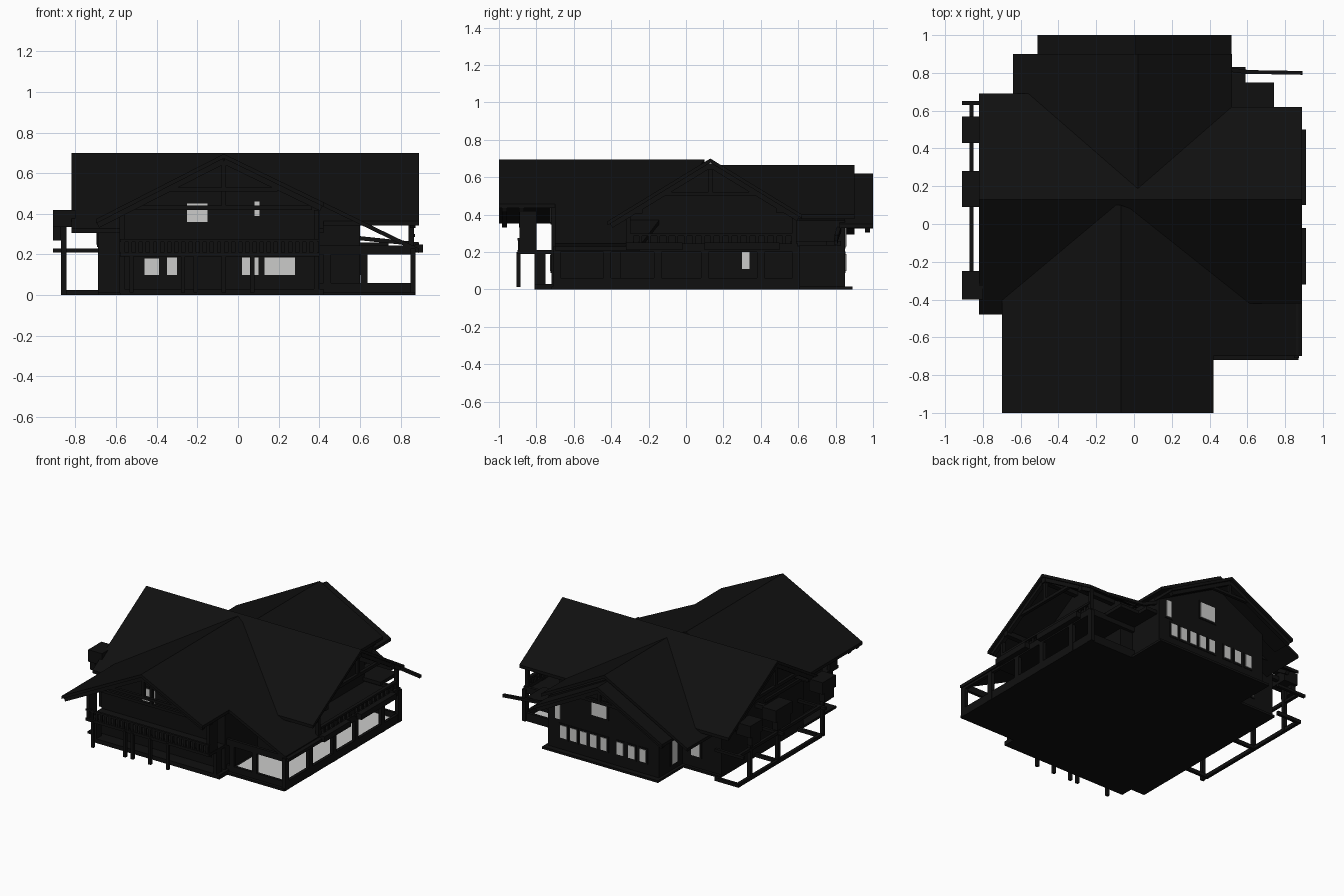
import bpy, bmesh, math
from mathutils import Vector


def material(name, rgb):
    m = bpy.data.materials.new(name)
    m.diffuse_color = (*rgb, 1)
    return m


BLACK = material("charcoal", (0.005, 0.005, 0.005))
LIGHT = material("pale grey", (0.6, 0.6, 0.59))


def finish(bm, name, mat):
    bmesh.ops.recalc_face_normals(bm, faces=bm.faces)
    me = bpy.data.meshes.new(name)
    bm.to_mesh(me)
    bm.free()
    me.materials.append(mat)
    ob = bpy.data.objects.new(name, me)
    bpy.context.collection.objects.link(ob)
    return ob


def box(name, x0, x1, y0, y1, z0, z1, mat=BLACK):
    bm = bmesh.new()
    bmesh.ops.create_cube(bm, size=1)
    for v in bm.verts:
        v.co = ((x0 + x1) / 2 + v.co.x * (x1 - x0), (y0 + y1) / 2 + v.co.y * (y1 - y0),
                (z0 + z1) / 2 + v.co.z * (z1 - z0))
    return finish(bm, name, mat)


def prism(name, points, offset, mat=BLACK):
    bm = bmesh.new()
    f = bm.faces.new([bm.verts.new(p) for p in points])
    new = bmesh.ops.extrude_face_region(bm, geom=[f])["geom"]
    bmesh.ops.translate(bm, vec=offset, verts=[v for v in new if isinstance(v, bmesh.types.BMVert)])
    return finish(bm, name, mat)


def beam(name, a, b, w=0.02):
    a, b = Vector(a), Vector(b)
    d = b - a
    bm = bmesh.new()
    bmesh.ops.create_cube(bm, size=1)
    rot = d.to_track_quat('Z', 'Y')
    for v in bm.verts:
        v.co = (a + b) / 2 + rot @ Vector((v.co.x * w, v.co.y * w, v.co.z * d.length))
    return finish(bm, name, BLACK)


def roof(name, outline, height, t=0.022):
    prism(name, [(x, y, height(x, y)) for x, y in outline], (0, 0, -t))


# Roof planes
def cross_z(x, y):
    return 0.7 - 0.61 * abs(y - 0.13)


def front_left_z(x, y):
    return 0.695 + 0.51 * (x + 0.07)


def front_right_z(x, y):
    return 0.695 - 0.485 * (x + 0.07)


def back_z(x, y):
    return 0.665 - 0.53 * abs(x - 0.02)


def cap_z(x, y):
    return 0.62 - 0.53 * abs(x - 0.005)


roof("side_roof_front", [(-0.82, 0.13), (-0.82, -0.48), (0.42, -0.48), (0.42, -0.42), (0.89, -0.42), (0.89, 0.13)], cross_z)
roof("side_roof_back", [(-0.82, 0.13), (0.89, 0.13), (0.89, 0.62), (0.45, 0.62), (0.45, 0.69), (-0.82, 0.69)], cross_z)
roof("front_roof_left", [(-0.07, -1), (-0.7, -1), (-0.7, 0.1), (-0.07, 0.1)], front_left_z)
roof("front_roof_right", [(-0.07, -1), (0.42, -1), (0.42, -0.7), (0.89, -0.7), (0.89, -0.25), (-0.07, 0.1)], front_right_z)
roof("back_roof_left", [(0.02, 0.15), (0.02, 0.9), (-0.64, 0.9), (-0.64, 0.4)], back_z)
roof("back_roof_right", [(0.02, 0.15), (0.02, 0.9), (0.52, 0.9), (0.52, 0.4)], back_z)
roof("back_cap_left", [(0.005, 0.82), (0.005, 1), (-0.51, 1), (-0.51, 0.82)], cap_z)
roof("back_cap_right", [(0.005, 0.82), (0.005, 1), (0.515, 1), (0.515, 0.82)], cap_z)
box("corner_porch_roof", 0.45, 0.74, 0.56, 0.75, 0.235, 0.26)
box("corner_porch_step", 0.45, 0.59, 0.74, 0.83, 0.235, 0.26)

# Wall blocks under the gables
prism("side_walls", [(-0.69, y, z) for y, z in
      [(-0.35, 0.01), (0.58, 0.01), (0.58, 0.4), (0.13, 0.675), (-0.35, 0.385)]], (1.29, 0, 0))
prism("front_walls", [(x, -0.72, z) for x, z in
      [(-0.58, 0.01), (0.4, 0.01), (0.4, 0.44), (-0.07, 0.67), (-0.58, 0.41)]], (0, 0.7, 0))
prism("back_walls", [(x, 0.4, z) for x, z in
      [(-0.38, 0.01), (0.5, 0.01), (0.5, 0.37), (0.02, 0.62), (-0.38, 0.42)]], (0, 0.45, 0))

# Ground slabs
box("ground_slab", -0.69, 0.87, -0.72, 0.6, 0, 0.016)
box("front_step", -0.58, 0.42, -0.81, -0.7, 0, 0.03)
box("back_slab", -0.4, 0.52, 0.58, 0.89, 0, 0.016)
box("porch_floor", 0.42, 0.85, -0.69, 0.58, 0.015, 0.02, LIGHT)

# Right porch: low wall, posts and top beam
for z0, z1 in ((0, 0.06), (0.2, 0.245)):
    box("porch_side_rail", 0.85, 0.872, -0.7, 0.6, z0, z1)
    box("porch_front_rail", 0.4, 0.872, -0.7, -0.68, z0, z1)
    box("porch_back_rail", 0.5, 0.872, 0.58, 0.6, z0, z1)
for y in (-0.69, -0.42, -0.15, 0.1, 0.4, 0.59):
    box("porch_side_post", 0.848, 0.874, y - 0.02, y + 0.02, 0, 0.23)
for x in (0.44, 0.62):
    box("porch_front_post", x - 0.018, x + 0.018, -0.7, -0.68, 0, 0.23)

# Right balcony above the porch
box("right_balcony_floor", 0.58, 0.87, -0.34, 0.6, 0.2, 0.222)
box("right_balcony_handrail", 0.845, 0.87, -0.3, 0.58, 0.285, 0.3)
for i in range(19):
    y = -0.3 + i * 0.048
    box("right_baluster", 0.852, 0.862, y, y + 0.018, 0.22, 0.29)
for y in (-0.31, 0.58):
    box("right_balcony_post", 0.84, 0.865, y - 0.012, y + 0.012, 0.2, cross_z(0, y) - 0.01)
for y0, y1 in ((0.1, 0.5), (-0.32, -0.02)):
    box("right_flower_box", 0.87, 0.91, y0, y1, 0.21, 0.25)

# Left deck: open frame, posts, canopy boxes
for z0, z1 in ((0, 0.025), (0.21, 0.23)):
    box("deck_outer_beam", -0.872, -0.85, -0.3, 0.65, z0, z1)
    for y in (-0.3, 0.18, 0.63):
        box("deck_cross_beam", -0.87 if z0 == 0 else -0.91, -0.68, y, y + 0.02, z0, z1)
for y0, y1 in ((0.43, 0.57), (0.09, 0.28), (-0.4, -0.25)):
    ym = (y0 + y1) / 2
    box("left_box", -0.91, -0.8, y0, y1, 0.335, 0.42)
    box("left_box_bracket", -0.91, -0.87, y0 + 0.02, y1 - 0.02, 0.27, 0.34)
    box("left_post", -0.87, -0.845, ym - 0.012, ym + 0.012, 0, 0.34)
    beam("left_purlin", (-0.68, ym, 0.37), (-0.82, ym, 0.37), 0.03)

# Front balcony on posts
box("front_balcony_floor", -0.58, 0.4, -0.9, -0.7, 0.19, 0.21)
box("front_balcony_handrail", -0.58, 0.4, -0.9, -0.885, 0.262, 0.275)
for i in range(28):
    x = -0.575 + i * 0.035
    box("front_baluster", x, x + 0.018, -0.897, -0.888, 0.2, 0.265)
for x in (-0.525, -0.27, -0.21, -0.07, 0.07):
    box("front_post", x - 0.01, x + 0.01, -0.905, -0.885, 0.012, 0.2)
for x in (-0.57, 0.385):
    box("front_side_screen", x - 0.012, x + 0.012, -0.89, -0.8, 0.2, 0.42)
    box("front_corner_post", x - 0.012, x + 0.012, -0.81, -0.75, 0.01, 0.2)


# Gable timbers: rafters, collar beam and king post
def truss_y(name, y, cx, x0, x1, zf0, zf1, collar):
    top = zf1(cx, y) - 0.035
    beam(name + "_rafter", (x0, y, zf0(x0, y) - 0.035), (cx, y, top), 0.028)
    beam(name + "_rafter", (x1, y, zf1(x1, y) - 0.035), (cx, y, top), 0.028)
    beam(name + "_king_post", (cx, y, top), (cx, y, collar), 0.02)
    half = (top - collar) / 0.53
    beam(name + "_collar", (cx - half, y, collar), (cx + half, y, collar), 0.02)


truss_y("front_gable", -0.97, -0.07, -0.69, 0.41, front_left_z, front_right_z, 0.52)
truss_y("front_inner", -0.88, -0.07, -0.69, 0.41, front_left_z, front_right_z, 0.43)
truss_y("back_gable", 0.97, 0.005, -0.5, 0.5, cap_z, cap_z, 0.5)
for x in (-0.8, 0.86):
    for y in (-0.4, 0.6):
        beam("side_rafter", (x, y, cross_z(0, y) - 0.035), (x, 0.13, 0.665), 0.028)
    beam("side_collar", (x, -0.13, 0.51), (x, 0.39, 0.51), 0.022)
    beam("side_king_post", (x, 0.13, 0.67), (x, 0.13, 0.51), 0.022)
for y in (-0.25, 0.13, 0.5):
    z = cross_z(0, y) - 0.045
    beam("side_purlin", (-0.81, y, z), (0.88, y, z), 0.035)

# Rain spout at the back right corner
beam("spout", (0.48, 0.82, 0.33), (0.6, 0.805, 0.28), 0.022)
beam("spout", (0.6, 0.805, 0.28), (0.89, 0.8, 0.25), 0.02)


# Windows: dark frame with a pale pane
def window(axis, pos, out, a0, a1, z0, z1):
    for name, m, d, mat in (("window_frame", 0.012, 0.004, BLACK), ("window_pane", 0, 0.008, LIGHT)):
        lo, hi = sorted((pos - 0.001 * out, pos + d * out))
        if axis == 'y':
            box(name, a0 - m, a1 + m, lo, hi, z0 - m, z1 + m, mat)
        else:
            box(name, lo, hi, a0 - m, a1 + m, z0 - m, z1 + m, mat)


for x0, x1, z0, z1 in ((-0.46, -0.39, 0.1, 0.18), (-0.35, -0.3, 0.1, 0.185), (0.02, 0.1, 0.1, 0.185),
                       (0.13, 0.28, 0.1, 0.185), (-0.25, -0.15, 0.36, 0.45), (0.08, 0.105, 0.39, 0.46)):
    window('y', -0.72, -1, x0, x1, z0, z1)
for x in (0.35, 0.27, 0.19, 0.11, 0.03, -0.1, -0.19, -0.28):
    window('y', 0.85, 1, x, x + 0.05, 0.1, 0.19)
window('y', 0.85, 1, 0.03, 0.15, 0.33, 0.44)
window('y', 0.85, 1, 0.4, 0.44, 0.23, 0.35)
window('y', 0.58, 1, -0.52, -0.45, 0.1, 0.24)
window('x', -0.38, -1, 0.65, 0.71, 0.06, 0.24)
window('x', 0.6, 1, 0.3, 0.34, 0.11, 0.2)
window('x', -0.69, -1, -0.05, 0.05, 0.25, 0.33)
